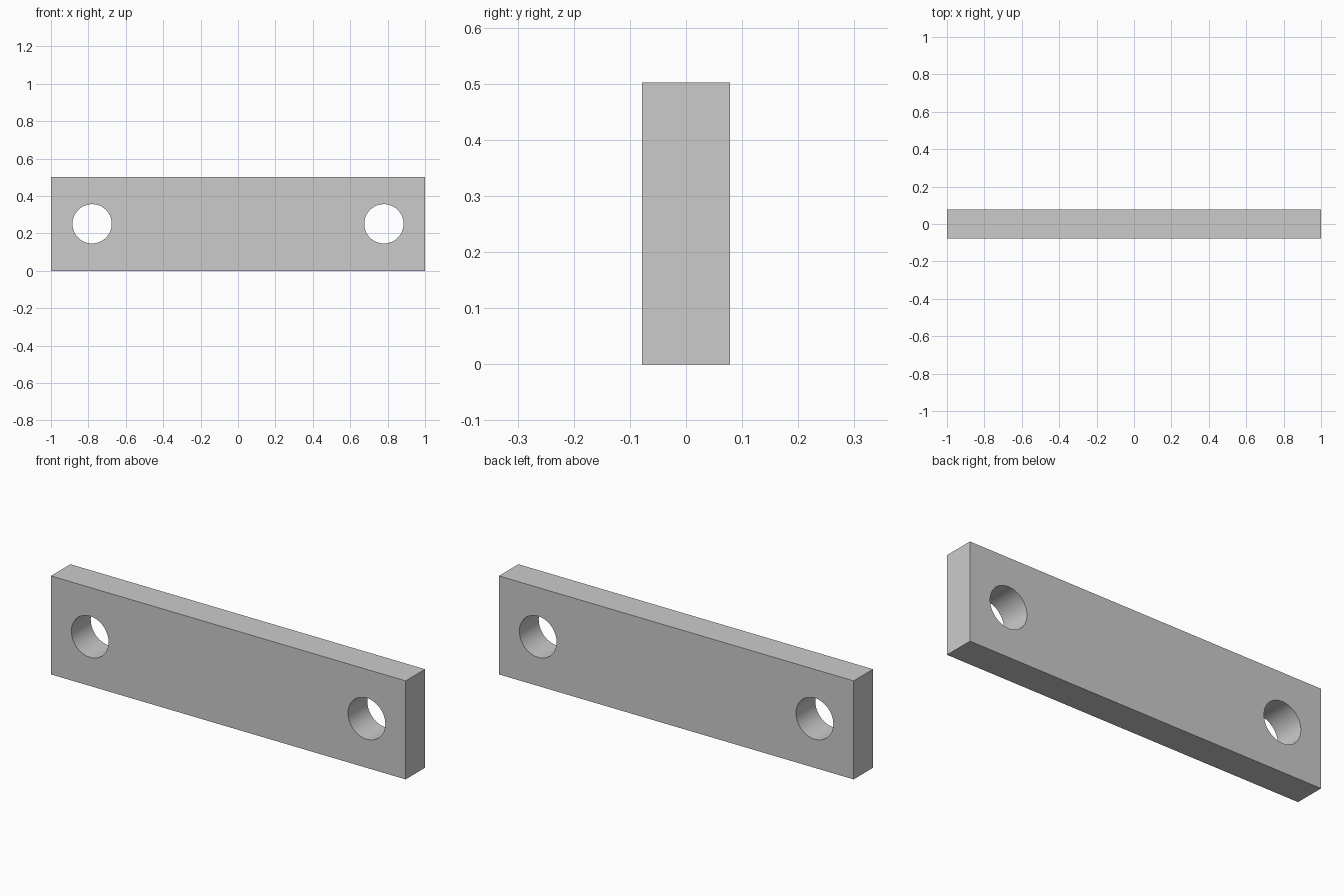
import bpy
import math

if "Cube" in bpy.data.objects:
    bpy.data.objects.remove(bpy.data.objects["Cube"])

LENGTH, THICKNESS, HEIGHT = 2.0, 0.156, 0.502
HOLE_X, HOLE_RADIUS = 0.78, 0.105

# Flat bar
bpy.ops.mesh.primitive_cube_add(size=1, location=(0, 0, HEIGHT / 2))
plate = bpy.context.object
plate.name = "link_plate"
plate.scale = (LENGTH, THICKNESS, HEIGHT)
bpy.ops.object.transform_apply(location=True, rotation=True, scale=True)


def drill_hole(x):
    """Cut a round hole through the plate from front to back."""
    bpy.ops.mesh.primitive_cylinder_add(
        vertices=64, radius=HOLE_RADIUS, depth=THICKNESS * 2,
        location=(x, 0, HEIGHT / 2), rotation=(math.pi / 2, 0, 0))
    cutter = bpy.context.object
    cutter.name = "hole_cutter"
    cutter.hide_render = True
    bpy.context.view_layer.objects.active = plate
    cut = plate.modifiers.new("hole", 'BOOLEAN')
    cut.operation = 'DIFFERENCE'
    cut.solver = 'EXACT'
    cut.object = cutter
    bpy.ops.object.modifier_apply(modifier=cut.name)
    bpy.data.objects.remove(cutter, do_unlink=True)


# Matching holes at both ends
for side in (-1, 1):
    drill_hole(side * HOLE_X)

# Smooth bores, crisp edges
bpy.ops.object.select_all(action='DESELECT')
plate.select_set(True)
bpy.context.view_layer.objects.active = plate
bpy.ops.object.shade_smooth_by_angle(angle=math.radians(30))
